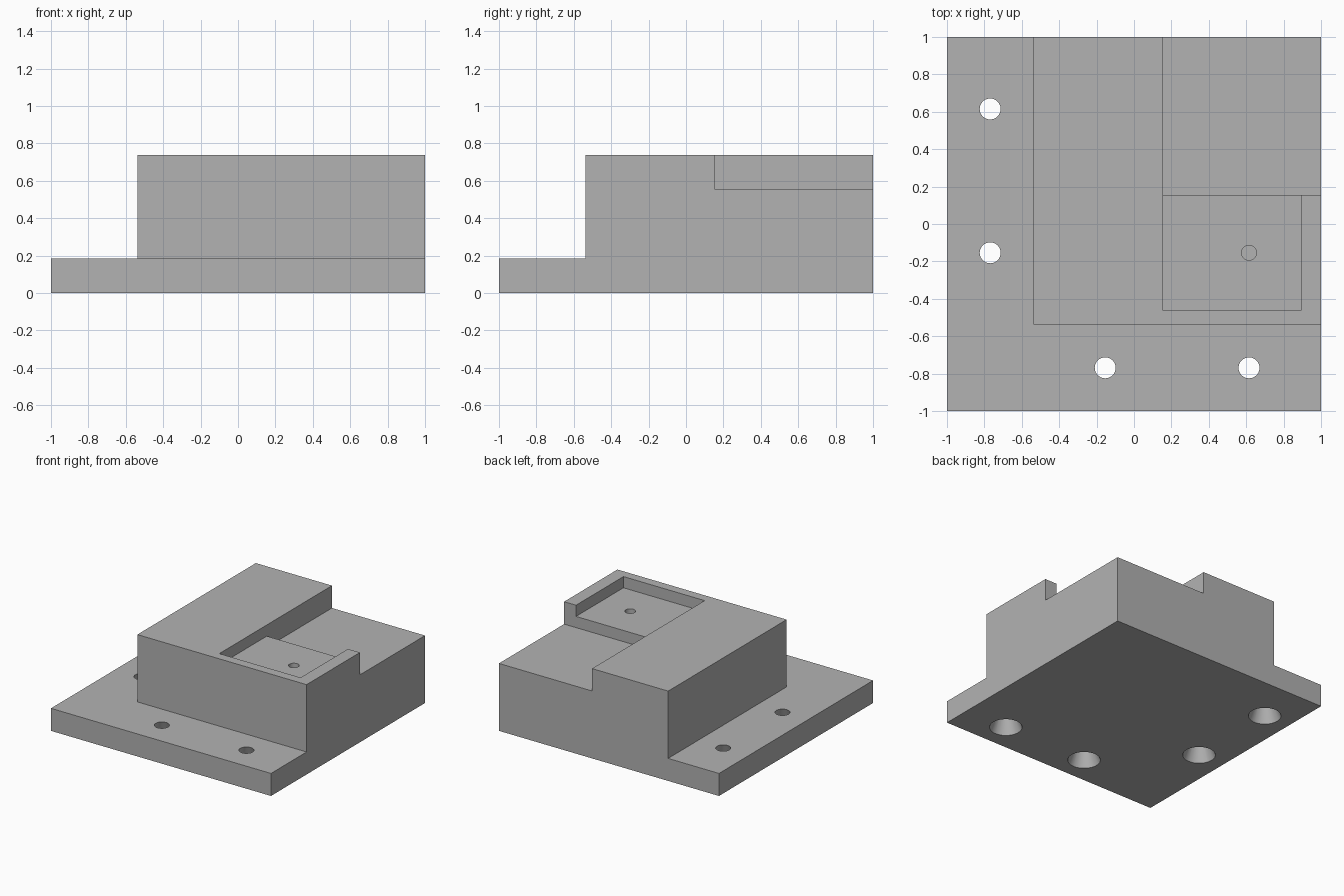
import bpy
import math

# Remove the default cube only
cube = bpy.data.objects.get("Cube")
if cube:
    bpy.data.objects.remove(cube, do_unlink=True)

HEIGHT, FLANGE, STEP, POCKET = 0.738, 0.185, 0.554, 0.646
SHOULDER = -0.538      # where the raised body starts in x and y
INNER = 0.154          # step walls in x and y
OUT = 1.3              # cutters reach past the block

grey = bpy.data.materials.new("plain grey")
grey.use_nodes = True
colour = (0.448, 0.448, 0.448, 1)
grey.diffuse_color = colour
grey.node_tree.nodes["Principled BSDF"].inputs["Base Color"].default_value = colour


def box(name, low, high):
    centre = [(a + b) / 2 for a, b in zip(low, high)]
    bpy.ops.mesh.primitive_cube_add(size=1, location=centre)
    ob = bpy.context.object
    ob.name = name
    ob.scale = [b - a for a, b in zip(low, high)]
    bpy.ops.object.transform_apply(location=True, rotation=False, scale=True)
    ob.data.materials.append(grey)
    return ob


def round_cutter(name, x, y, z_low, z_high, r_low, r_high):
    bpy.ops.mesh.primitive_cone_add(
        vertices=40, radius1=r_low, radius2=r_high, depth=z_high - z_low,
        location=(x, y, (z_low + z_high) / 2))
    ob = bpy.context.object
    ob.name = name
    ob.data.materials.append(grey)
    return ob


def cut(target, cutter):
    cutter.hide_render = True
    bpy.context.view_layer.objects.active = target
    mod = target.modifiers.new("cut", 'BOOLEAN')
    mod.operation = 'DIFFERENCE'
    mod.solver = 'EXACT'
    mod.object = cutter
    bpy.ops.object.modifier_apply(modifier=mod.name)
    bpy.data.objects.remove(cutter, do_unlink=True)


# Solid block
block = box("mounting_block", (-1, -1, 0), (1, 1, HEIGHT))

# Flange along the front and the right side
cut(block, box("front_flange_cutter", (-OUT, -OUT, FLANGE), (OUT, SHOULDER, OUT)))
cut(block, box("side_flange_cutter", (-OUT, -OUT, FLANGE), (SHOULDER, OUT, OUT)))

# Open step at the back left corner, and the shallower rimmed pocket in front of it
cut(block, box("step_cutter", (INNER, INNER, STEP), (OUT, OUT, OUT)))
cut(block, box("pocket_cutter", (INNER, -0.462, POCKET), (0.892, 0.4, OUT)))

# Blind hole in the pocket floor
cut(block, round_cutter("pocket_hole_cutter", 0.615, -0.154, 0.34, OUT, 0.04, 0.04))

# Tapered screw holes through the flange, wide end underneath
wide, narrow = 0.123, 0.056
taper = (wide - narrow) / 2
for x, y in ((-0.769, 0.615), (-0.769, -0.154), (-0.154, -0.769), (0.615, -0.769)):
    cut(block, round_cutter("screw_hole_cutter", x, y, -FLANGE / 2, FLANGE * 1.5,
                            wide + taper, narrow - taper))

# Smooth hole walls, sharp edges elsewhere
bpy.ops.object.select_all(action='DESELECT')
block.select_set(True)
bpy.context.view_layer.objects.active = block
bpy.ops.object.shade_smooth_by_angle(angle=math.radians(30))
